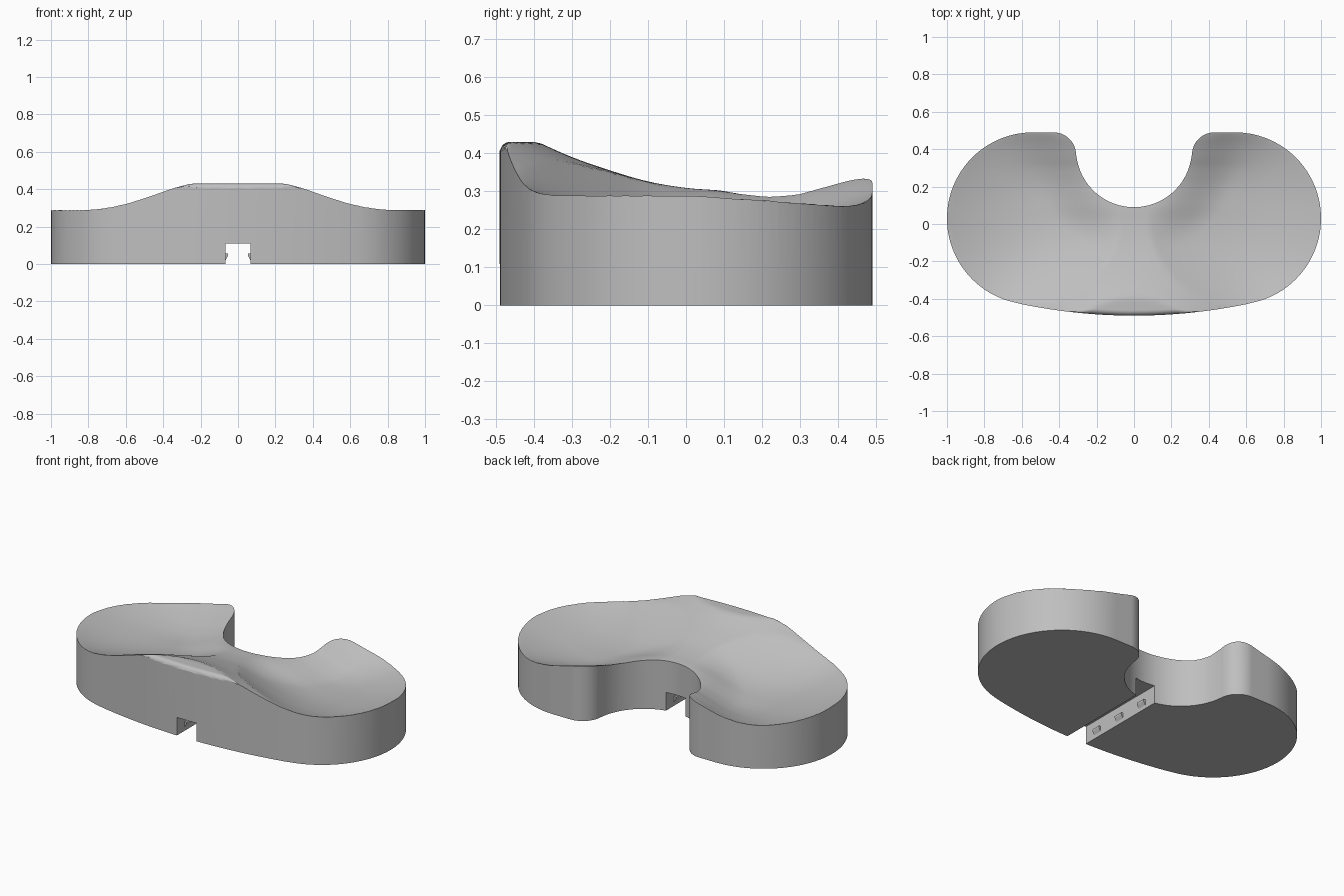
import bpy, bmesh, math

cube = bpy.data.objects.get("Cube")
if cube:
    bpy.data.objects.remove(cube, do_unlink=True)

grey = bpy.data.materials.new("light grey")
grey.use_nodes = True
COL = (0.52, 0.52, 0.52, 1)
grey.diffuse_color = COL
grey.node_tree.nodes["Principled BSDF"].inputs["Base Color"].default_value = COL


def make_object(name, bm):
    bmesh.ops.recalc_face_normals(bm, faces=bm.faces[:])
    mesh = bpy.data.meshes.new(name)
    bm.to_mesh(mesh)
    bm.free()
    mesh.materials.append(grey)
    obj = bpy.data.objects.new(name, mesh)
    bpy.context.collection.objects.link(obj)
    return obj


def extrude_profile(name, points, offset):
    bm = bmesh.new()
    face = bm.faces.new([bm.verts.new(p) for p in points])
    res = bmesh.ops.extrude_face_region(bm, geom=[face], use_keep_orig=True)
    verts = [v for v in res["geom"] if isinstance(v, bmesh.types.BMVert)]
    bmesh.ops.translate(bm, verts=verts, vec=offset)
    return make_object(name, bm)


def boolean(obj, tool, operation):
    mod = obj.modifiers.new("cut", 'BOOLEAN')
    mod.operation = operation
    mod.solver = 'EXACT'
    mod.object = tool
    bpy.context.view_layer.objects.active = obj
    bpy.ops.object.modifier_apply(modifier=mod.name)
    bpy.data.objects.remove(tool, do_unlink=True)


def spline(pts, t):
    """Smooth interpolation through (t, value) points."""
    t = min(max(t, pts[0][0]), pts[-1][0])
    n = len(pts)

    def slope(i):
        a, b = pts[max(i - 1, 0)], pts[min(i + 1, n - 1)]
        return (b[1] - a[1]) / (b[0] - a[0])
    i = 0
    while i < n - 2 and t > pts[i + 1][0]:
        i += 1
    (x0, y0), (x1, y1) = pts[i], pts[i + 1]
    h = x1 - x0
    s = (t - x0) / h
    return (y0 * (1 + 2 * s) * (1 - s) ** 2 + slope(i) * h * s * (1 - s) ** 2
            + y1 * s * s * (3 - 2 * s) + slope(i + 1) * h * s * s * (s - 1))


# Height along the centre ridge and along the outer ends, by y
CENTRE = [(-.5, .483), (-.39, .43), (-.3, .39), (-.2, .355), (-.1, .326), (0, .309),
          (.09, .302), (.15, .294), (.22, .289), (.3, .302), (.35, .324), (.4, .346), (.5, .394)]
OUTER = [(-.5, .292), (-.3, .289), (0, .288), (.2, .277), (.4, .262), (.5, .259)]


def front_edge(x):
    return -.49 + .17 * x * x


def height(x, y):
    ax = abs(x)
    w = math.cos(math.pi * ax / 1.7) ** 2 if ax < .85 else 0
    outer = spline(OUTER, y)
    z = min(.43, outer + (spline(CENTRE, y) - outer) * w)
    # shallow bowl in each lobe, fading out at the rim and the notch
    bowl = max(0, 1 - ((ax - .54) ** 2 + (y - .03) ** 2) / .46 ** 2)
    notch_gap = max(0, math.hypot(x, y - .4) - .31)
    z -= .08 * bowl * math.sin(math.pi / 2 * min(1, notch_gap / .25))
    # rounded lip on the raised front
    r = .028 * min(1, max(0, (.35 - ax) / .12))
    d = max(0, y - front_edge(x))
    if d < r:
        z -= r - math.sqrt(r * r - (r - d) ** 2)
    return z


# Plan outline: front bow, round end, horn tip, round notch; mirrored
def arc(cx, cy, r, a0, a1, n):
    return [(cx + r * math.cos(math.radians(a0 + (a1 - a0) * i / n)),
             cy + r * math.sin(math.radians(a0 + (a1 - a0) * i / n))) for i in range(n + 1)]


half = [(.643 * i / 16, front_edge(.643 * i / 16)) for i in range(16)]
half += arc(.54, .03, .46, -77, 90, 48)
half += arc(.43, .37, .12, 90, 180, 14)
half += arc(0, .40, .31, -7, -90, 28)
outline = half + [(-x, y) for x, y in reversed(half[1:-1])]
body = extrude_profile("cushion_body", [(x, y, 0) for x, y in outline], (0, 0, .6))

# Sculpted top: closed block whose upper side follows the height rule
xs = [-1.04 + .02 * i for i in range(105)]
ys = [-.52] + [-.493 + .004 * i for i in range(10)] + [-.44 + .02 * i for i in range(49)]
bm = bmesh.new()
grid = [[bm.verts.new((x, y, height(x, y))) for x in xs] for y in ys]
for a, b in zip(grid, grid[1:]):
    for i in range(len(xs) - 1):
        bm.faces.new((a[i], a[i + 1], b[i + 1], b[i]))
rim = [e for e in bm.edges if e.is_boundary]
res = bmesh.ops.extrude_edge_only(bm, edges=rim)
low = [v for v in res["geom"] if isinstance(v, bmesh.types.BMVert)]
for v in low:
    v.co.z = -.1
bmesh.ops.holes_fill(bm, edges=[e for e in bm.edges if e.is_boundary], sides=0)
boolean(body, make_object("top_shape", bm), 'INTERSECT')

# Straight channel through the underside
S = .066
channel = extrude_profile("channel_cutter", [(-S, -.7, -.1), (S, -.7, -.1), (S, -.7, .109), (-S, -.7, .109)],
                          (0, 1.4, 0))
boolean(body, channel, 'DIFFERENCE')

# Smooth shading, with large wall faces kept clean beside the lip
bpy.ops.object.select_all(action='DESELECT')
body.select_set(True)
bpy.context.view_layer.objects.active = body
bpy.ops.object.shade_smooth_by_angle(angle=math.radians(30))
weighted = body.modifiers.new("weighted_normals", 'WEIGHTED_NORMAL')
weighted.keep_sharp = True

# Small wedge clips on both channel walls
for side, s in (("left", 1), ("right", -1)):
    for k, y in enumerate((-.39, -.2, -.01)):
        profile = [(s * (S + .004), .055), (s * (S - .013), .055), (s * (S - .013), .044), (s * S, .022),
                   (s * (S + .004), .022)]
        extrude_profile(f"{side}_clip_{k + 1}", [(x, y - .028, z) for x, z in profile], (0, .056, 0))
